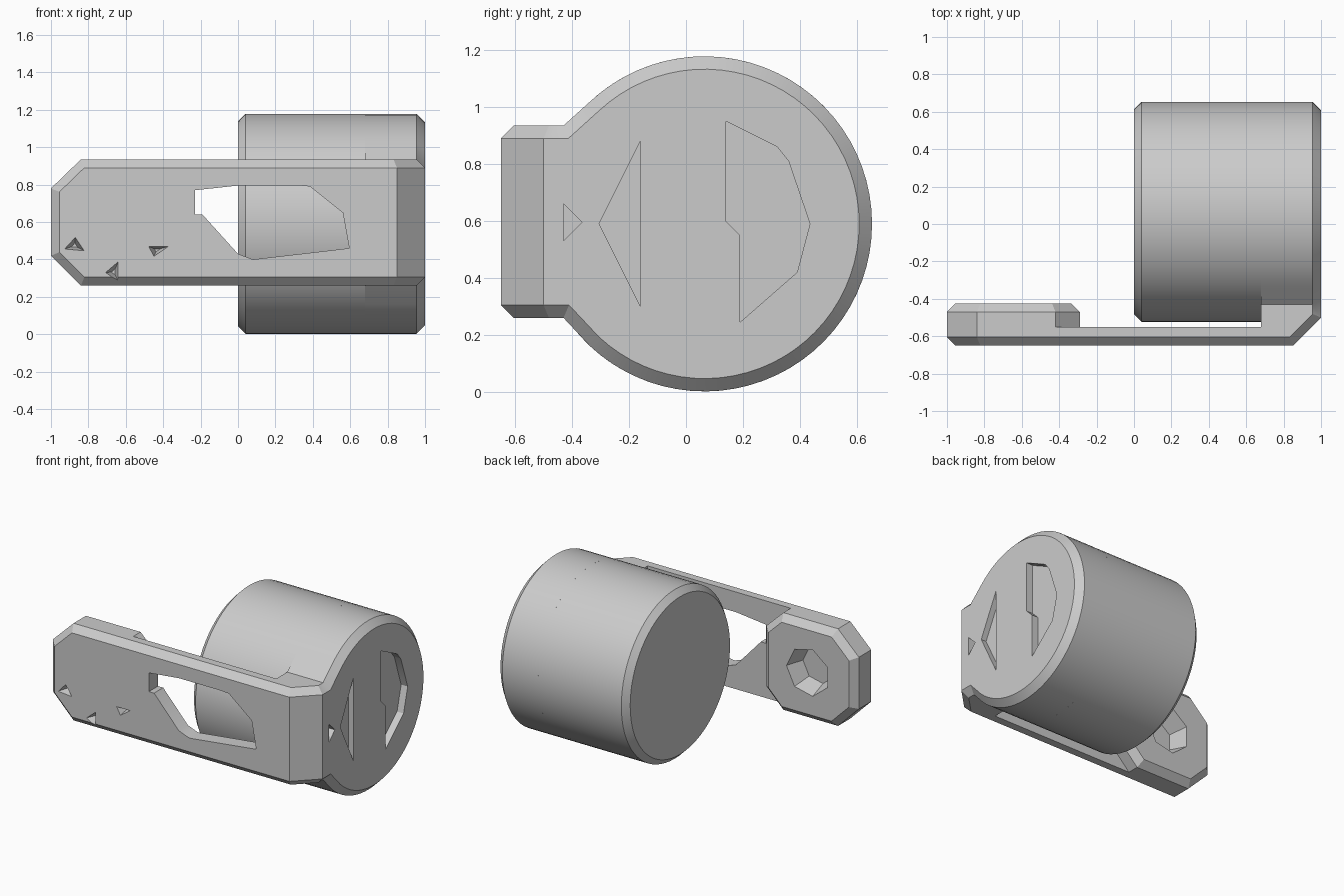
import bpy, bmesh, math
from mathutils import Vector

cube = bpy.data.objects.get("Cube")
if cube:
    bpy.data.objects.remove(cube, do_unlink=True)

grey = bpy.data.materials.new("light_grey")
grey.use_nodes = True
grey.diffuse_color = (0.6, 0.6, 0.6, 1)
grey.node_tree.nodes["Principled BSDF"].inputs["Base Color"].default_value = (0.6, 0.6, 0.6, 1)

CY, CZ, R = 0.065, 0.59, 0.588      # barrel axis and radius
LOW, HIGH, FRONT = 0.26, 0.935, -0.65
JOIN = 0.68                         # where arm and barrel meet the end cap
CHAMFER = 0.045


def add_prism(bm, pts, axis, a, b, taper=1.0):
    """Extrude a 2D outline along x or y from a to b, scaling the far end."""
    mid = sum((Vector(p) for p in pts), Vector((0, 0))) / len(pts)
    rings = []
    for t, s in ((a, 1.0), (b, taper)):
        flat = [mid + (Vector(p) - mid) * s for p in pts]
        rings.append([bm.verts.new((t, u, v) if axis == "x" else (u, t, v)) for u, v in flat])
    bm.faces.new(rings[0])
    bm.faces.new(rings[1][::-1])
    for i in range(len(pts)):
        j = (i + 1) % len(pts)
        bm.faces.new((rings[0][j], rings[0][i], rings[1][i], rings[1][j]))
    bmesh.ops.recalc_face_normals(bm, faces=bm.faces)


def chamfer(bm, rule, width=CHAMFER):
    edges = [e for e in bm.edges if rule(*(v.co for v in e.verts))]
    bmesh.ops.bevel(bm, geom=edges, offset=width, segments=1, affect="EDGES")


def finish(bm, name):
    mesh = bpy.data.meshes.new(name)
    bm.to_mesh(mesh)
    bm.free()
    mesh.materials.append(grey)
    obj = bpy.data.objects.new(name, mesh)
    bpy.context.collection.objects.link(obj)
    return obj


def cut(obj, prisms):
    """Subtract a set of prisms from a part."""
    for args in prisms:
        bm = bmesh.new()
        add_prism(bm, *args)
        cutter = finish(bm, "cutter")
        cutter.hide_render = True
        mod = obj.modifiers.new("cut", "BOOLEAN")
        mod.operation, mod.solver, mod.object = "DIFFERENCE", "EXACT", cutter
        bpy.context.view_layer.objects.active = obj
        bpy.ops.object.modifier_apply(modifier=mod.name)
        bpy.data.objects.remove(cutter, do_unlink=True)


def near(value, *targets):
    return all(abs(t - value) < 1e-4 for t in targets)


def arc(start, end, steps):
    angles = [math.radians(start + (end - start) * i / steps) for i in range(steps + 1)]
    return [(CY + R * math.cos(a), CZ + R * math.sin(a)) for a in angles]


# Barrel
bm = bmesh.new()
add_prism(bm, arc(0, 360, 72)[:-1], "x", 0, JOIN)
chamfer(bm, lambda p, q: near(0, p.x, q.x), 0.04)
barrel = finish(bm, "barrel")

# End cap: round face blending into the arm's square end
bm = bmesh.new()
outline = arc(-133, 133, 54) + [(-0.43, HIGH), (FRONT, HIGH), (FRONT, LOW), (-0.43, LOW)]
add_prism(bm, outline, "x", JOIN, 1)
cutoff = bmesh.ops.bisect_plane(bm, geom=bm.verts[:] + bm.edges[:] + bm.faces[:],
                                plane_co=(0.85, FRONT, 0), plane_no=(1, -1, 0), clear_outer=True)
bmesh.ops.holes_fill(bm, edges=[e for e in bm.edges if e.is_boundary])
bmesh.ops.recalc_face_normals(bm, faces=bm.faces)


def cap_rim(p, q):
    on_end = near(1, p.x, q.x)
    on_front = max(p.y, q.y) < -0.48 and near(p.z, q.z) and min(p.y, q.y) < -0.6
    slant_corner = max(p.y, q.y) < -0.48 and not near(p.z, q.z)
    return (on_end and not slant_corner) or (on_front and not near(JOIN, p.x, q.x))


chamfer(bm, cap_rim)
end_cap = finish(bm, "end_cap")
cut(end_cap, [
    ([(0.14, 0.95), (0.32, 0.86), (0.36, 0.81), (0.435, 0.59), (0.39, 0.42),
      (0.19, 0.245), (0.19, 0.55), (0.14, 0.6)], "x", 1.02, 0.95),
    ([(-0.305, 0.59), (-0.16, 0.88), (-0.16, 0.3)], "x", 1.02, 0.96),
    ([(-0.43, 0.66), (-0.365, 0.595), (-0.43, 0.53)], "x", 1.02, 0.92),
])

# Flat arm with clipped corners, window and small pits
bm = bmesh.new()
add_prism(bm, [(-1, 0.42), (-0.84, LOW), (JOIN, LOW), (JOIN, HIGH), (-0.84, HIGH), (-1, 0.78)],
          "y", FRONT, -0.55)
chamfer(bm, lambda p, q: near(FRONT, p.y, q.y) and not near(JOIN, p.x, q.x))
arm = finish(bm, "arm")
pits = [[(-0.87, 0.52), (-0.93, 0.455), (-0.82, 0.445)],
        [(-0.64, 0.39), (-0.71, 0.33), (-0.64, 0.28)],
        [(-0.48, 0.47), (-0.37, 0.47), (-0.45, 0.415)]]
window = [(-0.23, 0.77), (0, 0.795), (0.33, 0.795), (0.385, 0.79), (0.56, 0.65),
          (0.595, 0.46), (0.08, 0.4), (0, 0.43), (-0.19, 0.64), (-0.23, 0.64)]
cut(arm, [(window, "y", -0.7, -0.5)] + [(p, "y", FRONT - 0.005, -0.59, 0.3) for p in pits])

# Raised boss at the free end with a socket
bm = bmesh.new()
add_prism(bm, [(-1, 0.42), (-0.84, LOW), (-0.42, LOW), (-0.29, 0.39), (-0.29, 0.81),
               (-0.42, HIGH), (-0.84, HIGH), (-1, 0.78)], "y", -0.55, -0.425)
chamfer(bm, lambda p, q: near(-0.425, p.y, q.y))
boss = finish(bm, "boss")
socket = [(-0.64 + 0.17 * math.cos(i * math.tau / 7), 0.6 + 0.17 * math.sin(i * math.tau / 7))
          for i in range(7)]
cut(boss, [(socket, "y", -0.41, -0.57, 0.7)])

# Shading
for obj in (barrel, end_cap, arm, boss):
    bpy.ops.object.select_all(action="DESELECT")
    obj.select_set(True)
    bpy.context.view_layer.objects.active = obj
    bpy.ops.object.shade_smooth_by_angle(angle=math.radians(30))
